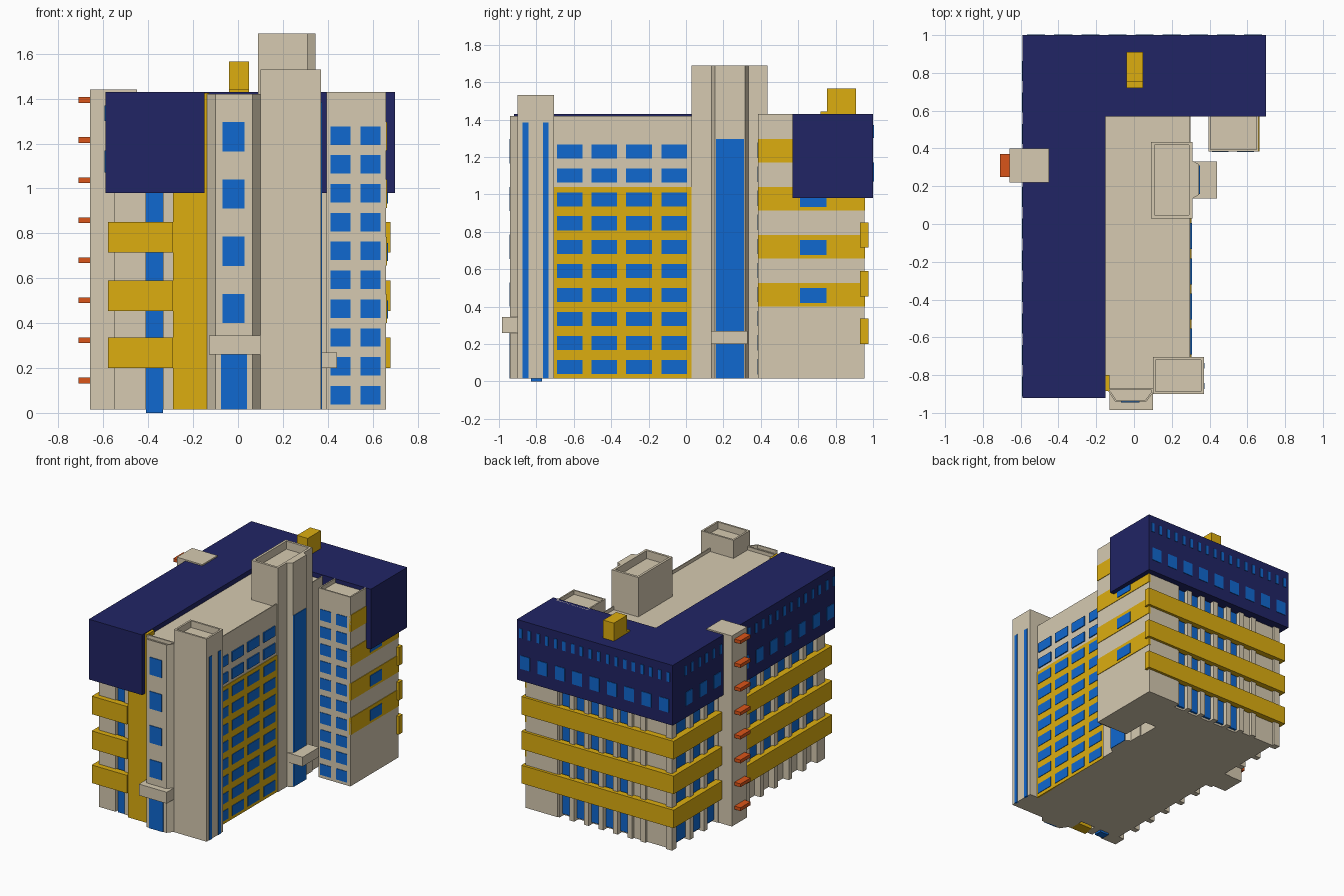
import bpy, bmesh
from mathutils import Matrix


def material(name, rgb):
    m = bpy.data.materials.new(name)
    m.diffuse_color = (*rgb, 1)
    return m


CREAM = material("cream", (0.67, 0.59, 0.44))
NAVY = material("navy", (0.015, 0.018, 0.13))
YELLOW = material("yellow", (0.72, 0.42, 0.005))
BLUE = material("blue", (0.005, 0.14, 0.63))
ORANGE = material("orange", (0.7, 0.09, 0.01))


def finish(name, bm, mat):
    bmesh.ops.recalc_face_normals(bm, faces=bm.faces)
    me = bpy.data.meshes.new(name)
    bm.to_mesh(me)
    bm.free()
    me.materials.append(mat)
    ob = bpy.data.objects.new(name, me)
    bpy.context.collection.objects.link(ob)
    return ob


def boxes(name, mat, *items):
    """Boxes given as (x0, x1, y0, y1, z0, z1), joined in one object."""
    bm = bmesh.new()
    for x0, x1, y0, y1, z0, z1 in items:
        m = Matrix.Translation(((x0 + x1) / 2, (y0 + y1) / 2, (z0 + z1) / 2))
        m = m @ Matrix.Diagonal((x1 - x0, y1 - y0, z1 - z0, 1))
        bmesh.ops.create_cube(bm, size=1, matrix=m)
    return finish(name, bm, mat)


def prism(name, mat, pts, z0, z1, rim=0, sink=0):
    """Plan outline raised to z1, optionally with a parapet round a sunk roof."""
    bm = bmesh.new()
    face = bm.faces.new([bm.verts.new((x, y, z0)) for x, y in pts])
    ext = bmesh.ops.extrude_face_region(bm, geom=[face])["geom"]
    for v in ext:
        if isinstance(v, bmesh.types.BMVert):
            v.co.z = z1
    bmesh.ops.recalc_face_normals(bm, faces=bm.faces)
    if rim:
        bm.normal_update()
        top = [f for f in bm.faces if f.normal.z > 0.9]
        bmesh.ops.inset_region(bm, faces=top, thickness=rim)
        ext = bmesh.ops.extrude_face_region(bm, geom=top)["geom"]
        for v in ext:
            if isinstance(v, bmesh.types.BMVert):
                v.co.z -= sink
        bmesh.ops.delete(bm, geom=top, context='FACES')
    return finish(name, bm, mat)


def rect(x0, x1, y0, y1):
    return [(x0, y0), (x1, y0), (x1, y1), (x0, y1)]


G = 0.015   # ground level of the walls
E = 0.004   # thickness of surface panels

# Main body, split so the sunk roof lies beside the navy storeys
prism("main_block", CREAM, rect(-0.16, 0.30, -0.88, 0.60), G, 1.42, 0.01, 0.025)
boxes("west_core", CREAM, (-0.50, -0.16, -0.77, 0.60, G, 1.0),
      (-0.55, -0.41, -0.86, -0.77, G, 1.0), (-0.335, -0.28, -0.86, -0.77, G, 1.0))
boxes("north_core", CREAM, (-0.50, 0.64, 0.60, 0.90, G, 1.0),
      (-0.50, -0.18, 0.90, 0.93, G, 1.0))
boxes("corner_glass_strip", BLUE, (-0.41, -0.335, -0.83, -0.77, 0, 0.985))
boxes("front_pillar", YELLOW, (-0.29, -0.13, -0.885, -0.80, G, 1.425))

# Overhanging navy upper storeys in an L
prism("navy_storeys", NAVY,
      [(-0.59, -0.92), (-0.15, -0.92), (-0.15, 0.57), (0.70, 0.57), (0.70, 1.0), (-0.59, 1.0)],
      0.98, 1.43)
wy = [-0.86 + 0.167 * i for i in range(11) if i != 7]
nx = [0.63 - 0.1435 * i for i in range(9)]
win, slit = [], []
for y in wy:
    win.append((-0.59 - E, -0.58, y - 0.04, y + 0.04, 1.07, 1.17))
    slit += [(-0.59 - E, -0.58, y + d - 0.013, y + d + 0.013, 1.30, 1.37) for d in (-0.04, 0.04)]
for x in nx:
    win.append((x - 0.04, x + 0.04, 0.99, 1.0 + E, 1.07, 1.17))
    slit += [(x + d - 0.013, x + d + 0.013, 0.99, 1.0 + E, 1.30, 1.37) for d in (-0.035, 0.035)]
boxes("navy_storey_windows", BLUE, *win)
boxes("navy_storey_slits", BLUE, *slit)

# Fins and glazing on the west and north walls
fins = [(-0.55, -0.49, y - 0.104, y - 0.064, G, 1.0) for y in [-0.70 + 0.167 * i for i in range(10)]]
fins += [(x - 0.02, x + 0.02, 0.89, 0.95, G, 1.0) for x in [0.64 - 0.12 * i for i in range(8)]]
fins += [(-0.55, -0.50, 0.90, 0.95, G, 1.0), (-0.33, -0.29, 0.89, 0.95, G, 1.0)]
boxes("wall_fins", CREAM, *fins)
boxes("west_glass", BLUE, (-0.515, -0.49, -0.77, 0.22, 0.2, 0.985),
      (-0.515, -0.49, 0.40, 0.86, 0.03, 0.985))
boxes("north_glass", BLUE, (-0.18, 0.64, 0.89, 0.915, 0.03, 0.985))

# Yellow balcony bands wrapping west, north and the south-west corner
bands = []
for z in (0.20, 0.455, 0.715):
    bands += [(-0.58, -0.53, -0.90, 0.975, z, z + 0.135),
              (-0.53, 0.68, 0.93, 0.975, z, z + 0.135),
              (-0.53, -0.29, -0.90, -0.85, z, z + 0.135)]
boxes("balcony_bands", YELLOW, *bands)

# East facade: yellow panel with a grid of windows
boxes("east_panel", YELLOW, (0.29, 0.30 + E, -0.71, 0.03, G, 1.04))
boxes("east_windows", BLUE, *[(0.29, 0.30 + 2 * E, y, y + 0.137, 0.04 + 0.128 * k, 0.115 + 0.128 * k)
                              for y in (-0.69, -0.505, -0.32, -0.132) for k in range(10)])

# South-east stair tower
prism("stair_tower", CREAM, rect(0.10, 0.37, -0.90, -0.705), G, 1.53, 0.02, 0.05)
boxes("stair_tower_strips", BLUE, *[(0.36, 0.37 + E, y, y + 0.03, G, 1.385) for y in (-0.873, -0.765)])

# Front entrance bay
prism("front_bay", CREAM, [(-0.15, -0.87), (-0.13, -0.895), (-0.10, -0.94), (0.065, -0.94),
                           (0.10, -0.895), (0.10, -0.87)], G, 1.42, 0.01, 0.025)
boxes("front_bay_windows", BLUE, (-0.075, 0.04, -0.945, -0.93, G, 0.27),
      *[(-0.07, 0.03, -0.945, -0.93, z, z + 0.13) for z in (0.40, 0.655, 0.91, 1.165)])
boxes("front_canopy", CREAM, (-0.13, 0.10, -0.985, -0.89, 0.26, 0.345))

# East lift tower with glazed bay and canopy
prism("lift_tower", CREAM, rect(0.09, 0.31, 0.03, 0.435), G, 1.69, 0.025, 0.06)
prism("lift_bay", CREAM, [(0.30, 0.135), (0.31, 0.135), (0.345, 0.155), (0.345, 0.315),
                          (0.31, 0.335), (0.30, 0.335)], G, 1.69)
boxes("lift_bay_glass", BLUE, (0.33, 0.35, 0.16, 0.31, G, 1.295))
boxes("east_canopy", CREAM, (0.31, 0.44, 0.135, 0.33, 0.20, 0.27))

# North-east wing
prism("east_wing", CREAM, rect(0.395, 0.66, 0.385, 0.60), G, 1.43, 0.015, 0.03)
boxes("east_wing_rear", CREAM, (0.395, 0.66, 0.60, 0.955, G, 1.0))
boxes("wing_front_windows", BLUE, *[(x, x + 0.088, 0.385 - E, 0.40, 0.038 + 0.1285 * k, 0.12 + 0.1285 * k)
                                    for x in (0.413, 0.546) for k in range(10)])
boxes("wing_side_bands", YELLOW, (0.65, 0.66 + E, 0.385, 0.58, 1.17, 1.295),
      *[(0.65, 0.66 + E, 0.385, 0.957, z, z + 0.127) for z in (0.40, 0.657, 0.913)])
boxes("wing_side_windows", BLUE, *[(0.65, 0.66 + 2 * E, 0.61, 0.75, z, z + 0.08)
                                   for z in (0.42, 0.677, 0.933)])

# West service tower with orange ledges
boxes("west_tower", CREAM, (-0.66, -0.45, 0.22, 0.40, G, 1.44))
boxes("orange_ledges", ORANGE, *[(-0.71, -0.65, 0.25, 0.37, 0.132 + 0.1785 * k, 0.157 + 0.1785 * k)
                                 for k in range(8)])

# Yellow roof box
boxes("roof_box", YELLOW, (-0.04, 0.048, 0.755, 0.91, 1.42, 1.565),
      (-0.04, 0.048, 0.72, 0.755, 1.42, 1.442))
